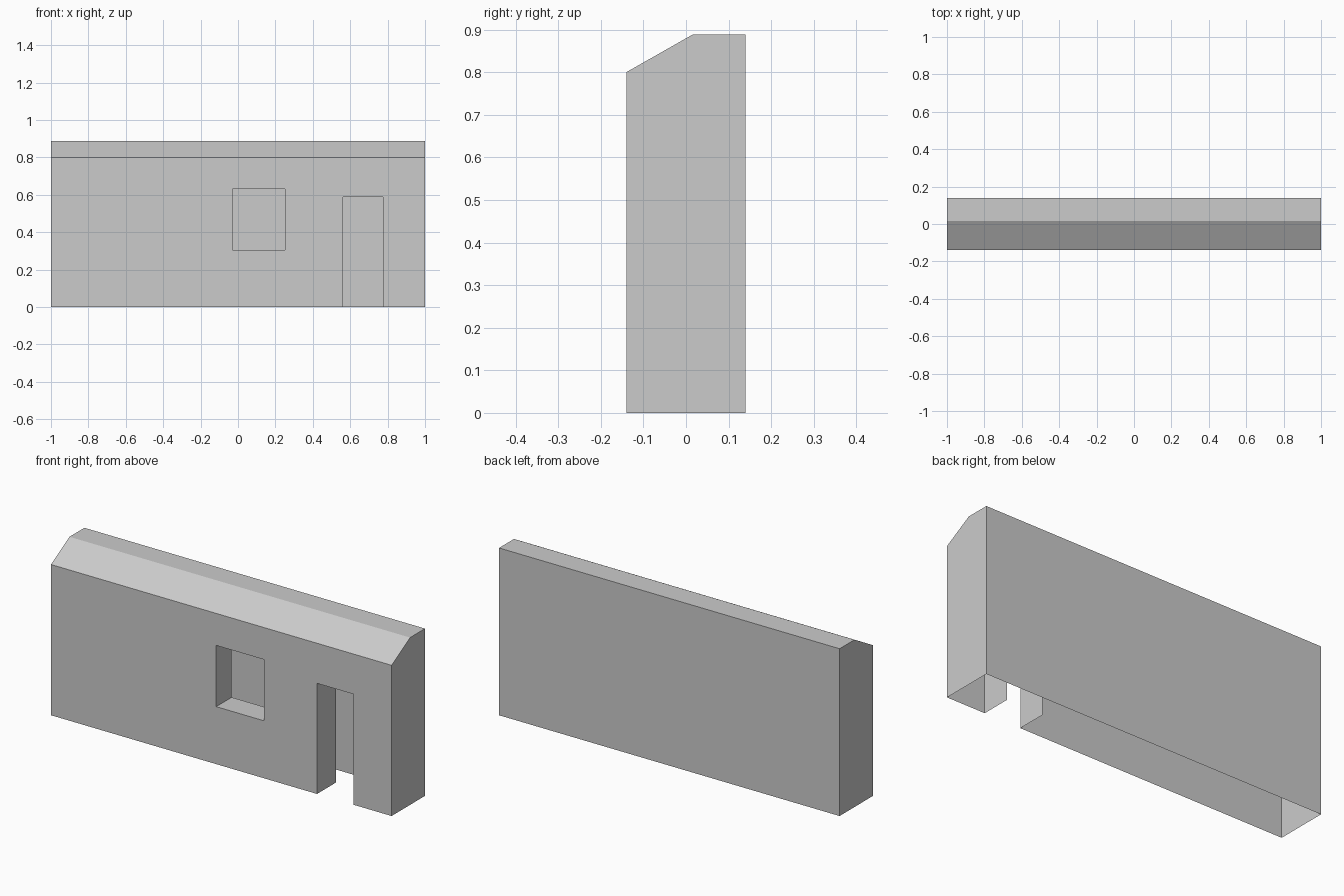
import bpy, bmesh
from mathutils import Vector

cube = bpy.data.objects.get("Cube")
if cube:
    bpy.data.objects.remove(cube)

FRONT, BACK = -0.14, 0.14
# openings: x min, x max, z min, z max, reveal depth
WINDOW = (-0.03, 0.252, 0.305, 0.63, 0.13)
DOOR = (0.562, 0.775, 0.0, 0.587, 0.158)

grey = bpy.data.materials.new("plain_grey")
grey.use_nodes = True
colour = (0.6, 0.6, 0.6, 1)
grey.diffuse_color = colour
grey.node_tree.nodes["Principled BSDF"].inputs["Base Color"].default_value = colour

bm = bmesh.new()

# Hollow shell, open underneath: side profile swept along x
profile = [(FRONT, 0), (FRONT, 0.8), (0.015, 0.888), (BACK, 0.888), (BACK, 0)]
right = [bm.verts.new((-1, y, z)) for y, z in profile]
left = [bm.verts.new((1, y, z)) for y, z in profile]
for i in range(len(profile) - 1):
    bm.faces.new((right[i], left[i], left[i + 1], right[i + 1]))
bm.faces.new(right)
bm.faces.new(left[::-1])


def front_faces():
    return [f for f in bm.faces if f.normal.y < -0.99]


# Cut lines around the openings, on the front wall only
bm.normal_update()
for x0, x1, z0, z1, depth in (WINDOW, DOOR):
    for co, no in (((x0, 0, 0), (1, 0, 0)), ((x1, 0, 0), (1, 0, 0)),
                   ((0, 0, z0), (0, 0, 1)), ((0, 0, z1), (0, 0, 1))):
        faces = front_faces()
        edges = {e for f in faces for e in f.edges}
        verts = {v for f in faces for v in f.verts}
        bmesh.ops.bisect_plane(bm, geom=faces + list(edges) + list(verts),
                               plane_co=co, plane_no=no, dist=1e-5)
        bm.normal_update()

# Open each hole and give it a reveal reaching into the wall
for x0, x1, z0, z1, depth in (WINDOW, DOOR):
    hole = []
    for f in front_faces():
        c = f.calc_center_median()
        if x0 < c.x < x1 and z0 < c.z < z1:
            hole.append(f)
    rim = [e for e in {e for f in hole for e in f.edges}
           if len(e.link_faces) == 2 and not all(f in hole for f in e.link_faces)]
    bmesh.ops.delete(bm, geom=hole, context='FACES_ONLY')
    centre = Vector(((x0 + x1) / 2, FRONT + depth / 2, (z0 + z1) / 2))
    new = bmesh.ops.extrude_edge_only(bm, edges=rim)["geom"]
    bmesh.ops.translate(bm, vec=(0, depth, 0),
                        verts=[g for g in new if isinstance(g, bmesh.types.BMVert)])
    bm.normal_update()
    for f in new:
        if isinstance(f, bmesh.types.BMFace):
            if f.normal.dot(centre - f.calc_center_median()) < 0:
                f.normal_flip()

# Drop the loose threshold edge and faces' leftovers
bmesh.ops.delete(bm, geom=[e for e in bm.edges if not e.link_faces], context='EDGES')

mesh = bpy.data.meshes.new("house_wall")
bm.to_mesh(mesh)
bm.free()
mesh.materials.append(grey)
wall = bpy.data.objects.new("house_wall", mesh)
bpy.context.collection.objects.link(wall)
